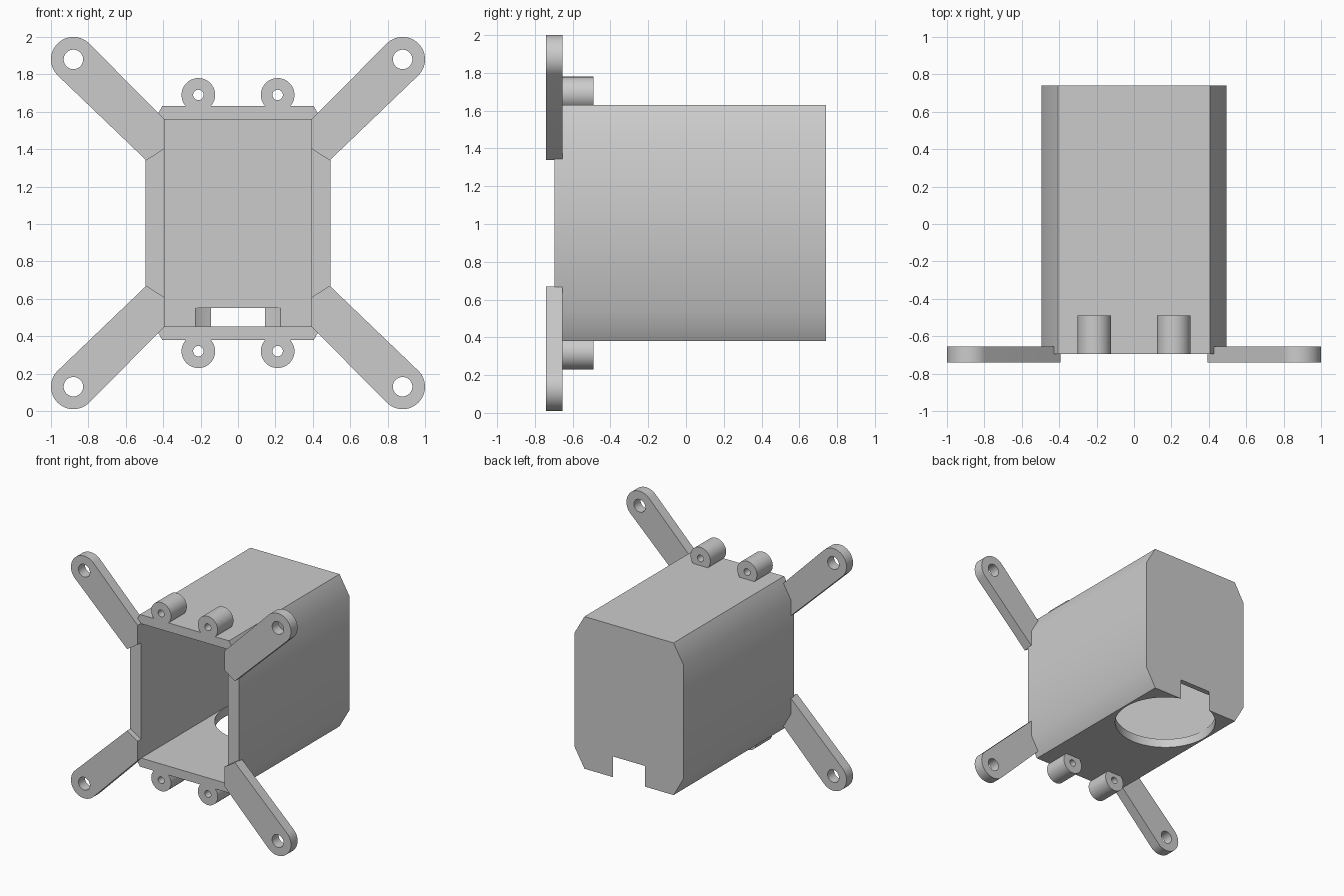
import bpy
import bmesh
import math

if "Cube" in bpy.data.objects:
    bpy.data.objects.remove(bpy.data.objects["Cube"], do_unlink=True)

GREY = (0.6, 0.6, 0.6, 1.0)
MID_Z = 1.005            # the model is symmetric about this height
FRONT, BACK = -0.695, 0.74

grey = bpy.data.materials.new("plain grey")
grey.use_nodes = True
grey.diffuse_color = GREY
grey.node_tree.nodes["Principled BSDF"].inputs["Base Color"].default_value = GREY


def arc(cx, cz, radius, start=0, sweep=360, steps=48):
    """Points on an arc; a full circle does not repeat its first point."""
    count = steps if sweep == 360 else steps + 1
    angles = [math.radians(start + sweep * i / steps) for i in range(count)]
    return [(cx + radius * math.cos(a), cz + radius * math.sin(a)) for a in angles]


def prism(name, outline, low, high, upright=False):
    """Extrude an outline along y, or along z when upright."""
    bm = bmesh.new()
    if upright:
        base = [bm.verts.new((a, b, low)) for a, b in outline]
        move = (0, 0, high - low)
    else:
        base = [bm.verts.new((a, low, b)) for a, b in outline]
        move = (0, high - low, 0)
    face = bm.faces.new(base)
    grown = bmesh.ops.extrude_face_region(bm, geom=[face])["geom"]
    verts = [g for g in grown if isinstance(g, bmesh.types.BMVert)]
    bmesh.ops.translate(bm, verts=verts, vec=move)
    bmesh.ops.recalc_face_normals(bm, faces=bm.faces)
    mesh = bpy.data.meshes.new(name)
    bm.to_mesh(mesh)
    bm.free()
    mesh.materials.append(grey)
    obj = bpy.data.objects.new(name, mesh)
    obj.location.z = MID_Z
    bpy.context.collection.objects.link(obj)
    return obj


def apply_modifier(obj, mod):
    bpy.ops.object.select_all(action='DESELECT')
    bpy.context.view_layer.objects.active = obj
    obj.select_set(True)
    bpy.ops.object.modifier_apply(modifier=mod.name)


def cut(obj, cutter):
    cutter.hide_render = True
    mod = obj.modifiers.new("cut", 'BOOLEAN')
    mod.operation = 'DIFFERENCE'
    mod.solver = 'EXACT'
    mod.object = cutter
    apply_modifier(obj, mod)
    bpy.data.objects.remove(cutter, do_unlink=True)


def finish(obj, mirrored=False):
    if mirrored:
        mod = obj.modifiers.new("four corners", 'MIRROR')
        mod.use_axis = (True, False, True)
        apply_modifier(obj, mod)
    bpy.ops.object.select_all(action='DESELECT')
    bpy.context.view_layer.objects.active = obj
    obj.select_set(True)
    bpy.ops.object.shade_smooth_by_angle(angle=math.radians(30))


# Housing: chamfered tube with a closed back
w, h = 0.495, 0.625
cx, cz = 0.09, 0.157
corner = [(w, h - cz), (w - cx, h)]
right_half = [(x, -z) for x, z in reversed(corner)] + corner
left_half = [(-x, -z) for x, z in right_half]
housing = prism("housing", right_half + left_half, FRONT, BACK)

# Rectangular cavity, open at the front
iw, ih = 0.394, 0.552
cavity = [(-iw, -ih), (iw, -ih), (iw, ih), (-iw, ih)]
cut(housing, prism("cavity_cutter", cavity, FRONT - 0.2, BACK - 0.045))

# Round floor opening that also breaks through the foot of the back wall
cut(housing, prism("floor_hole_cutter", arc(0, 0.378, 0.39, steps=96),
                   -0.8, -0.455, upright=True))
finish(housing)

# Four mounting arms with rounded, drilled tips
tip_x, tip_z = 0.88, 0.875
arm_outline = arc(tip_x, tip_z, 0.12, -45, 180, 32)
arm_outline += [(iw, 0.555), (iw, 0.397), (0.49, 0.335)]
arms = prism("mounting_arms", arm_outline, -0.74, -0.655)
cut(arms, prism("arm_hole_cutter", arc(tip_x, tip_z, 0.052), -1, 0))
finish(arms, mirrored=True)

# Four screw bosses on the top and bottom walls
bosses = prism("screw_bosses", arc(0.212, 0.685, 0.09), FRONT, -0.49)
cut(bosses, prism("boss_hole_cutter", arc(0.212, 0.685, 0.028, steps=24), -1, 0))
finish(bosses, mirrored=True)
